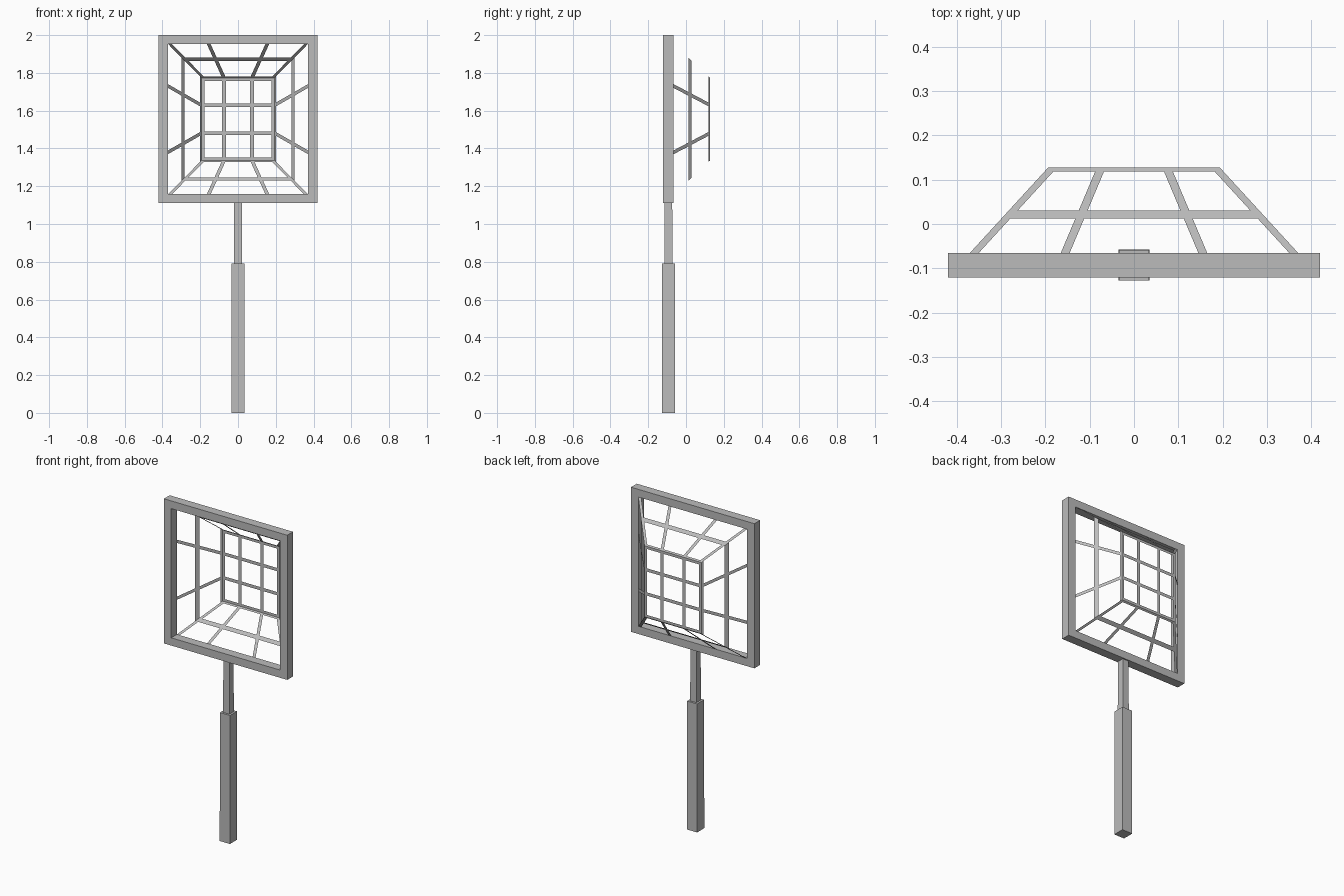
import bpy
from mathutils import Vector

cube = bpy.data.objects.get("Cube")
if cube:
    bpy.data.objects.remove(cube)

grey = bpy.data.materials.new("plain_grey")
grey.use_nodes = True
grey.diffuse_color = (0.5, 0.5, 0.5, 1)
grey.node_tree.nodes["Principled BSDF"].inputs["Base Color"].default_value = (0.5, 0.5, 0.5, 1)

MID_Y = -0.093            # centre plane of pole and frame
HEAD_Z = 1.555            # centre height of the frame
FRONT, BACK = -0.065, 0.127
MOUTH = (0.37, 0.3975)    # net half width and half height at the frame
REAR = (0.194, 0.219)     # and at the rear panel


def add_mesh(name, verts, faces):
    mesh = bpy.data.meshes.new(name)
    mesh.from_pydata(verts, [], faces)
    mesh.materials.append(grey)
    obj = bpy.data.objects.new(name, mesh)
    bpy.context.collection.objects.link(obj)
    return obj


def square(half_x, half_y):
    return [(-half_x, -half_y), (half_x, -half_y), (half_x, half_y), (-half_x, half_y)]


def tapered_bar(name, z0, z1, bottom, top):
    verts = [(x, MID_Y + y, z) for z, h in ((z0, bottom), (z1, top)) for x, y in square(h, h)]
    sides = [(i, (i + 1) % 4, (i + 1) % 4 + 4, i + 4) for i in range(4)]
    return add_mesh(name, verts, sides + [(3, 2, 1, 0), (4, 5, 6, 7)])


# Pole
tapered_bar("handle_grip", 0, 0.79, 0.035, 0.034)
tapered_bar("handle_shaft", 0.79, 1.11, 0.022, 0.02)

# Mitred square frame: a rectangular section joined around four corners
outer, inner = (0.42, 0.445), MOUTH
section = [(outer, -0.121), (outer, FRONT), (inner, FRONT), (inner, -0.121)]
frame_verts = [(x, y, HEAD_Z + z) for half, y in section for x, z in square(*half)]
frame_faces = []
for ring in range(4):
    nxt = (ring + 1) % 4
    for i in range(4):
        j = (i + 1) % 4
        frame_faces.append((ring * 4 + i, ring * 4 + j, nxt * 4 + j, nxt * 4 + i))
add_mesh("net_frame", frame_verts, frame_faces)


def half_size(axis, y):
    t = (y - FRONT) / (BACK - FRONT)
    return MOUTH[axis] + (REAR[axis] - MOUTH[axis]) * t


def net_wall(name, axis, sign, front_ribs, back_ribs):
    """Flat straps on one sloping wall; axis 0 runs along x, axis 1 along z."""
    quads = []
    w = 0.01
    for a, b in zip(front_ribs, back_ribs):
        quads.append([(a - w, FRONT), (a + w, FRONT), (b + w, BACK), (b - w, BACK)])
    for y0, y1 in ((0.012, 0.03), (0.119, BACK)):
        h0, h1 = half_size(axis, y0), half_size(axis, y1)
        quads.append([(-h0, y0), (h0, y0), (h1, y1), (-h1, y1)])
    verts, faces = [], []
    for quad in quads:
        n = len(verts)
        for u, y in quad:
            out = sign * half_size(1 - axis, y)
            verts.append((u, y, HEAD_Z + out) if axis == 0 else (out, y, HEAD_Z + u))
        order = (n, n + 1, n + 2, n + 3)
        flip = (sign < 0) == (axis == 0)
        faces.append(order[::-1] if flip else order)
    obj = add_mesh(name, verts, faces)
    # Make every strap face away from the middle of the net
    outward = Vector((0, 0, sign)) if axis == 0 else Vector((sign, 0, 0))
    if obj.data.polygons[0].normal.dot(outward) < 0:
        obj.data.flip_normals()


# Sloping walls; the corner straps belong to the top and bottom walls
for label, sign in (("top", 1), ("bottom", -1)):
    net_wall("net_" + label, 0, sign, (-0.36, -0.155, 0.155, 0.36), (-0.184, -0.074, 0.074, 0.184))
for label, sign in (("left", 1), ("right", -1)):
    net_wall("net_" + label, 1, sign, (-0.175, 0.175), (-0.074, 0.074))

# Rear panel grid
verts, faces = [], []


def rear_strap(x, z, half_x, half_z):
    n = len(verts)
    verts.extend((x + a, BACK, HEAD_Z + z + b) for a, b in square(half_x, half_z))
    faces.append((n + 3, n + 2, n + 1, n))


for k in (-1, 1):
    rear_strap(k * 0.186, 0, 0.008, REAR[1])
    rear_strap(k * 0.074, 0, 0.01, REAR[1])
    rear_strap(0, k * 0.211, REAR[0], 0.008)
    rear_strap(0, k * 0.074, REAR[0], 0.01)
add_mesh("net_rear", verts, faces)
